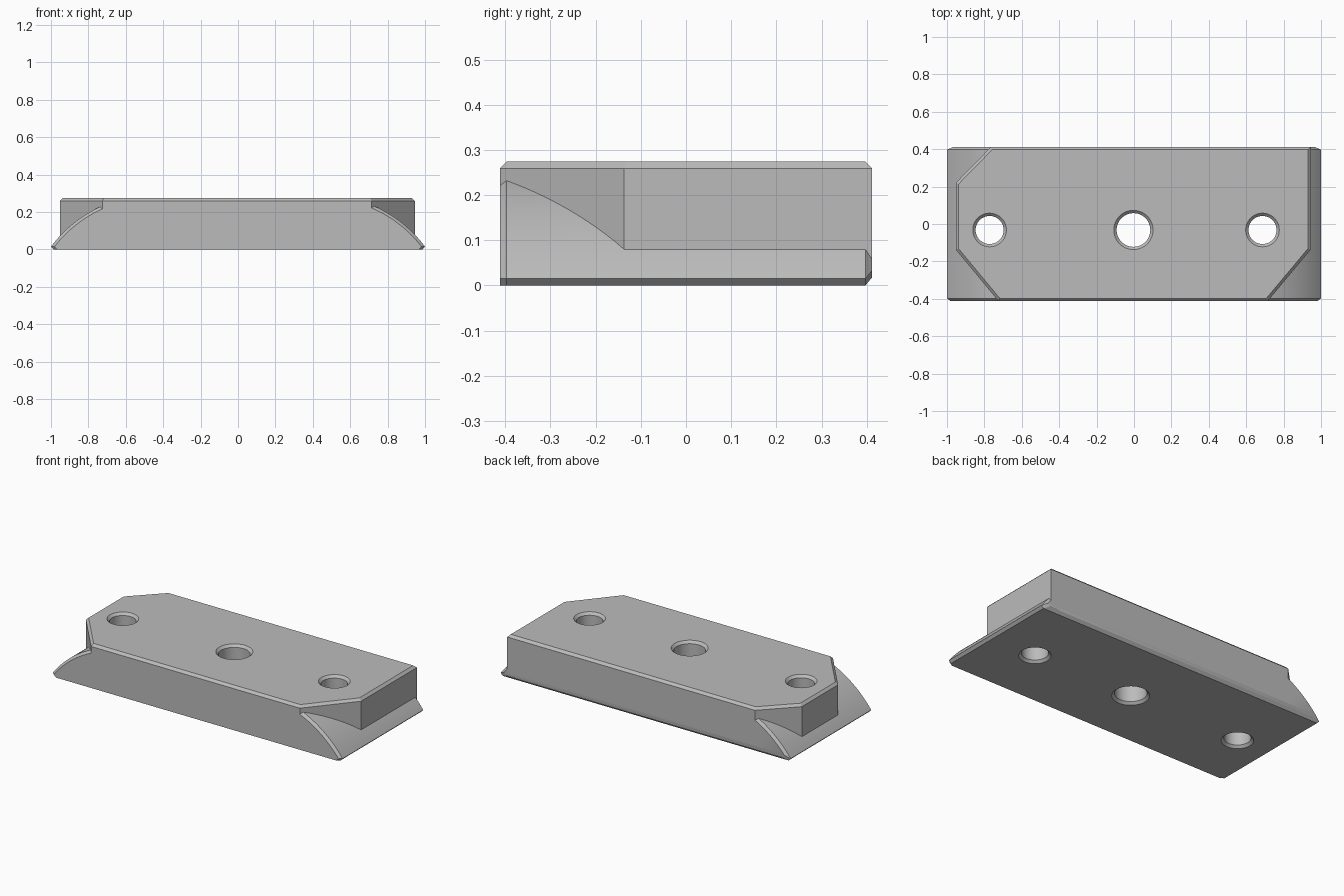
import bpy, bmesh, math
from mathutils import Vector

old = bpy.data.objects.get("Cube")
if old:
    bpy.data.objects.remove(old, do_unlink=True)

grey = bpy.data.materials.new("light grey")
grey.use_nodes = True
colour = (0.5, 0.5, 0.5, 1)
grey.diffuse_color = colour
grey.node_tree.nodes["Principled BSDF"].inputs["Base Color"].default_value = colour

HALF_Y, TOP, BEVEL = 0.412, 0.274, 0.015


def loft(name, rings):
    """Closed solid through rings of equal point count."""
    bm = bmesh.new()
    loops = [[bm.verts.new(p) for p in ring] for ring in rings]
    n = len(loops[0])
    for a, b in zip(loops, loops[1:]):
        for i in range(n):
            j = (i + 1) % n
            bm.faces.new((a[i], a[j], b[j], b[i]))
    bm.faces.new(loops[0])
    bm.faces.new(loops[-1])
    bmesh.ops.recalc_face_normals(bm, faces=bm.faces)
    mesh = bpy.data.meshes.new(name)
    bm.to_mesh(mesh)
    bm.free()
    mesh.materials.append(grey)
    obj = bpy.data.objects.new(name, mesh)
    bpy.context.collection.objects.link(obj)
    return obj


def combine(target, tool, operation):
    bpy.context.view_layer.objects.active = target
    mod = target.modifiers.new(operation.lower(), 'BOOLEAN')
    mod.operation, mod.solver, mod.object = operation, 'EXACT', tool
    bpy.ops.object.modifier_apply(modifier=mod.name)
    bpy.data.objects.remove(tool, do_unlink=True)


def base_ring(y, radius, bottom, steps=32):
    """Cross-section with a rounded shoulder on each side."""
    cx, cz = 0.455, -0.39
    start = math.asin((bottom + BEVEL - cz) / radius)
    end = math.acos((0.69 - cx) / radius)
    side = []
    for i in range(steps + 1):
        a = start + (end - start) * i / steps
        side.append((cx + radius * math.cos(a), cz + radius * math.sin(a)))
    side.insert(0, (side[0][0] - BEVEL, bottom))
    return [(x, y, z) for x, z in side] + [(-x, y, z) for x, z in reversed(side)]


def inset(points, d):
    """Move every edge of a counter-clockwise outline inwards by d."""
    pts, out = [Vector(p) for p in points], []
    for i, p in enumerate(pts):
        e1 = (p - pts[i - 1]).normalized()
        e2 = (pts[(i + 1) % len(pts)] - p).normalized()
        n1, n2 = Vector((-e1.y, e1.x)), Vector((-e2.y, e2.x))
        out.append(p + (n1 + n2) * d / (1 + n1.dot(n2)))
    return out


# Rounded base, with bevelled ends
R = 0.679
block = loft("clamp_block", [
    base_ring(-HALF_Y, R - BEVEL, 0),
    base_ring(-HALF_Y + BEVEL, R, 0),
    base_ring(HALF_Y - BEVEL, R, 0),
    base_ring(HALF_Y, R - BEVEL, 0.018),
])

# Raised body with three clipped corners and a bevelled top
outline = [(-0.725, -HALF_Y), (0.715, -HALF_Y), (0.945, -0.137), (0.945, HALF_Y),
           (-0.765, HALF_Y), (-0.953, 0.22), (-0.953, -0.137)]
body = loft("raised_body", [
    [(x, y, 0.04) for x, y in outline],
    [(x, y, TOP - BEVEL) for x, y in outline],
    [(p.x, p.y, TOP) for p in inset(outline, BEVEL)],
])
combine(block, body, 'UNION')

# Through holes, countersunk at both ends
for x, r in ((-0.772, 0.075), (-0.003, 0.09), (0.687, 0.075)):
    levels = ((-0.01, r + BEVEL + 0.01), (BEVEL, r),
              (TOP - BEVEL, r), (TOP + 0.01, r + BEVEL + 0.01))
    turn = [math.tau * i / 48 for i in range(48)]
    cutter = loft("hole_cutter", [
        [(x + q * math.cos(a), -0.032 + q * math.sin(a), z) for a in turn]
        for z, q in levels])
    combine(block, cutter, 'DIFFERENCE')

bpy.ops.object.select_all(action='DESELECT')
block.select_set(True)
bpy.context.view_layer.objects.active = block
bpy.ops.object.shade_smooth_by_angle(angle=math.radians(25))
